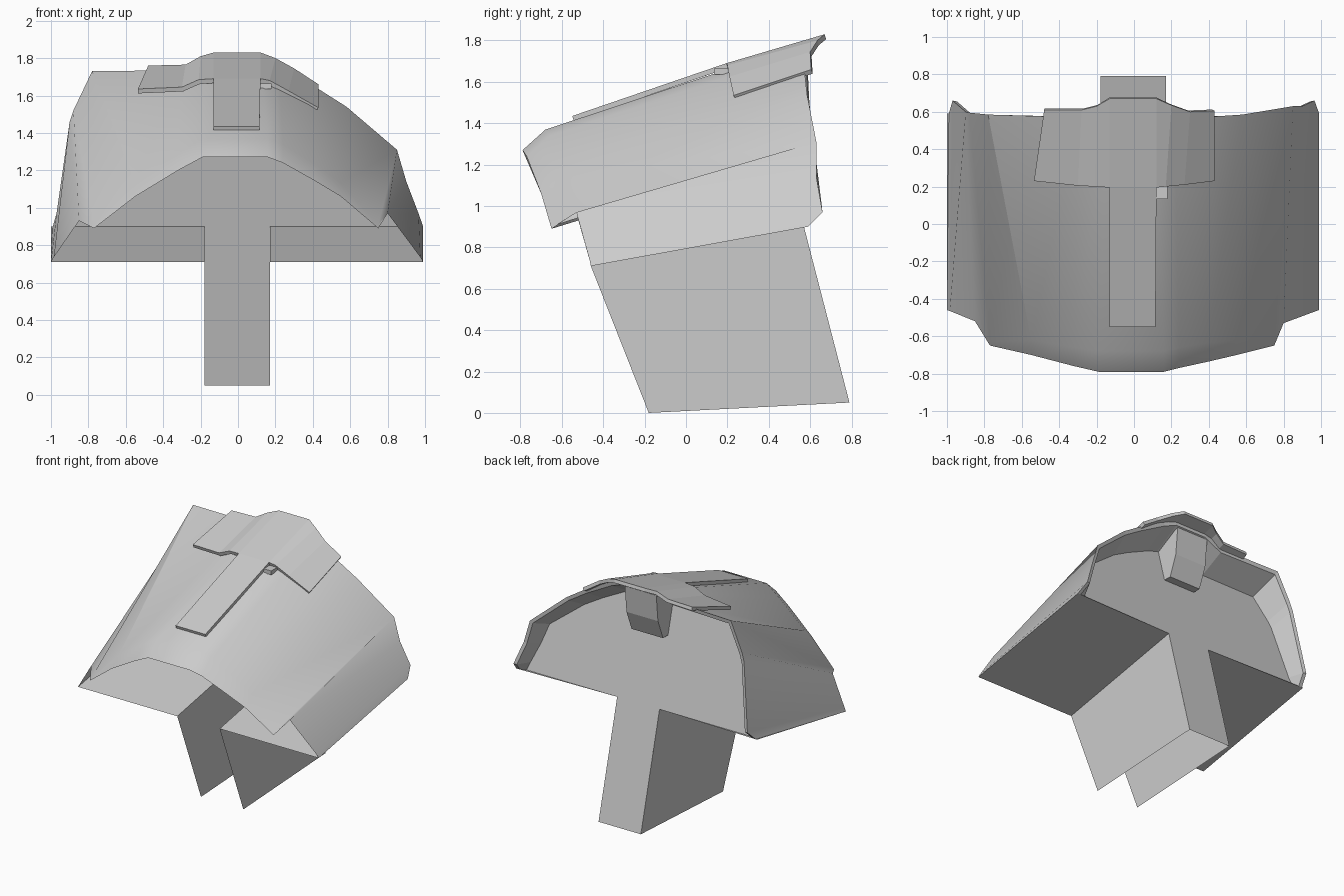
import bpy, bmesh, math
from mathutils import Vector

if "Cube" in bpy.data.objects:
    bpy.data.objects.remove(bpy.data.objects["Cube"])


def finish(name, bm, smooth=None, thickness=0):
    bmesh.ops.remove_doubles(bm, verts=bm.verts, dist=0.0005)
    bmesh.ops.recalc_face_normals(bm, faces=bm.faces)
    me = bpy.data.meshes.new(name)
    bm.to_mesh(me)
    bm.free()
    ob = bpy.data.objects.new(name, me)
    bpy.context.collection.objects.link(ob)
    bpy.context.view_layer.objects.active = ob
    bpy.ops.object.select_all(action='DESELECT')
    ob.select_set(True)
    if smooth:
        bpy.ops.object.shade_smooth_by_angle(angle=math.radians(smooth))
    if thickness:
        m = ob.modifiers.new("thickness", 'SOLIDIFY')
        m.thickness = thickness
        m.offset = -1
    return ob


def loft(name, rows, smooth=None, thickness=0):
    """Skin a list of matching point rows with quads."""
    bm = bmesh.new()
    vs = [[bm.verts.new(p) for p in row] for row in rows]
    for a, b in zip(vs, vs[1:]):
        for i in range(len(a) - 1):
            bm.faces.new((a[i], a[i + 1], b[i + 1], b[i]))
    return finish(name, bm, smooth, thickness)


def sheets(name, polys):
    bm = bmesh.new()
    for poly in polys:
        bm.faces.new([bm.verts.new(p) for p in poly])
    return finish(name, bm)


def box(name, lo, hi):
    bm = bmesh.new()
    bmesh.ops.create_cube(bm, size=1)
    for v in bm.verts:
        v.co = [l + (h - l) * (c + 0.5) for l, h, c in zip(lo, hi, v.co)]
    return finish(name, bm)


def plate_y(z):
    return 0.57 - 0.259 * (z - 0.9)


# Arched shell: front rim, bevel row and back rim, left to right
front = [(-1, -.46, .71), (-.985, -.465, .735), (-.85, -.52, .93), (-.77, -.65, .89),
         (-.55, -.70, 1.06), (-.32, -.76, 1.20), (-.19, -.79, 1.27), (.16, -.79, 1.27),
         (.24, -.77, 1.24), (.40, -.735, 1.15), (.55, -.70, 1.06), (.75, -.65, .89),
         (.80, -.53, .97), (.975, -.465, .735), (.99, -.46, .71)]
back = [(-.99, .59, .90), (-.97, .66, .97), (-.90, .60, 1.46), (-.88, .595, 1.52),
        (-.78, .585, 1.73), (-.30, .57, 1.735), (-.14, .59, 1.79), (.12, .59, 1.79),
        (.22, .58, 1.75), (.43, .575, 1.635), (.58, .585, 1.54), (.85, .63, 1.31),
        (.90, .63, 1.14), (.965, .66, .97), (.99, .59, .90)]
bevel = [0, 0, 0, .02, .08, .1, .11, .11, .11, .1, .08, .02, 0, 0, 0]
mid = [(x, y + b, z + b * .9) for (x, y, z), b in zip(front, bevel)]
loft("arched_shell", [front, mid, back], smooth=35)

# Rear rim returning inwards to the recessed back plate
lip = [(x * .975, y - .005, .9 + (z - .9) * .965) for x, y, z in back]
inner = []
for x, y, z in back:
    zz = .9 + (z - .9) * .84
    inner.append((x * .93, plate_y(zz), zz))
loft("rear_rim", [back, lip, inner])

# Recessed T-shaped back plate that runs down into the stem
L, R = -.18, .17
stem = [(R, plate_y(z), z) for z in (.90, .05)] + [(L, plate_y(z), z) for z in (.05, .90)]
sheets("back_plate", [inner + stem])

# Sloping floor wings either side of the open channel
sheets("floor_wings", [[(s, -.46, .71), (o, -.46, .71), (o, .59, .90), (s, .57, .90)]
                       for s, o in ((L, -1), (R, .99))])

# Thin side walls of the stem, open at front and bottom
sheets("stem_walls", [[(x, -.46, .71), (x, -.18, 0), (x, .79, .05), (x, .57, .90)]
                      for x in (L, R)])

# Raised T-shaped plate on the crown
arm_back = [(-.48, .61, 1.76), (-.28, .61, 1.765), (-.20, .63, 1.81), (-.13, .67, 1.83),
            (.12, .67, 1.83), (.20, .635, 1.80), (.30, .60, 1.745), (.43, .605, 1.66)]
arm_front = [(-.535, .23, 1.635), (-.30, .205, 1.645), (-.21, .20, 1.685), (-.13, .195, 1.69),
             (.12, .195, 1.69), (.17, .20, 1.68), (.27, .21, 1.625), (.43, .23, 1.535)]
bm = bmesh.new()
b = [bm.verts.new(p) for p in arm_back]
f = [bm.verts.new(p) for p in arm_front]
for i in range(len(b) - 1):
    bm.faces.new((f[i], f[i + 1], b[i + 1], b[i]))
tail = [bm.verts.new(p) for p in ((-.13, -.55, 1.435), (.115, -.55, 1.435))]
bm.faces.new((tail[0], tail[1], f[4], f[3]))
crest = finish("crown_plate", bm, thickness=.025)
if crest.data.polygons[0].normal.z < 0:
    crest.data.flip_normals()

# Small stop beside the crown plate and bracket under the rear rim
box("crown_stop", (.11, .135, 1.635), (.18, .21, 1.665))
bracket = [[(x, y, z) for x in (-.16, .10)] for y, z in
           ((.36, 1.40), (.50, 1.40), (.56, 1.55), (.58, 1.75), (.36, 1.70))]
loft("rear_bracket", bracket)
sheets("rear_bracket_sides", [[row[i] for row in bracket] for i in (0, 1)])
